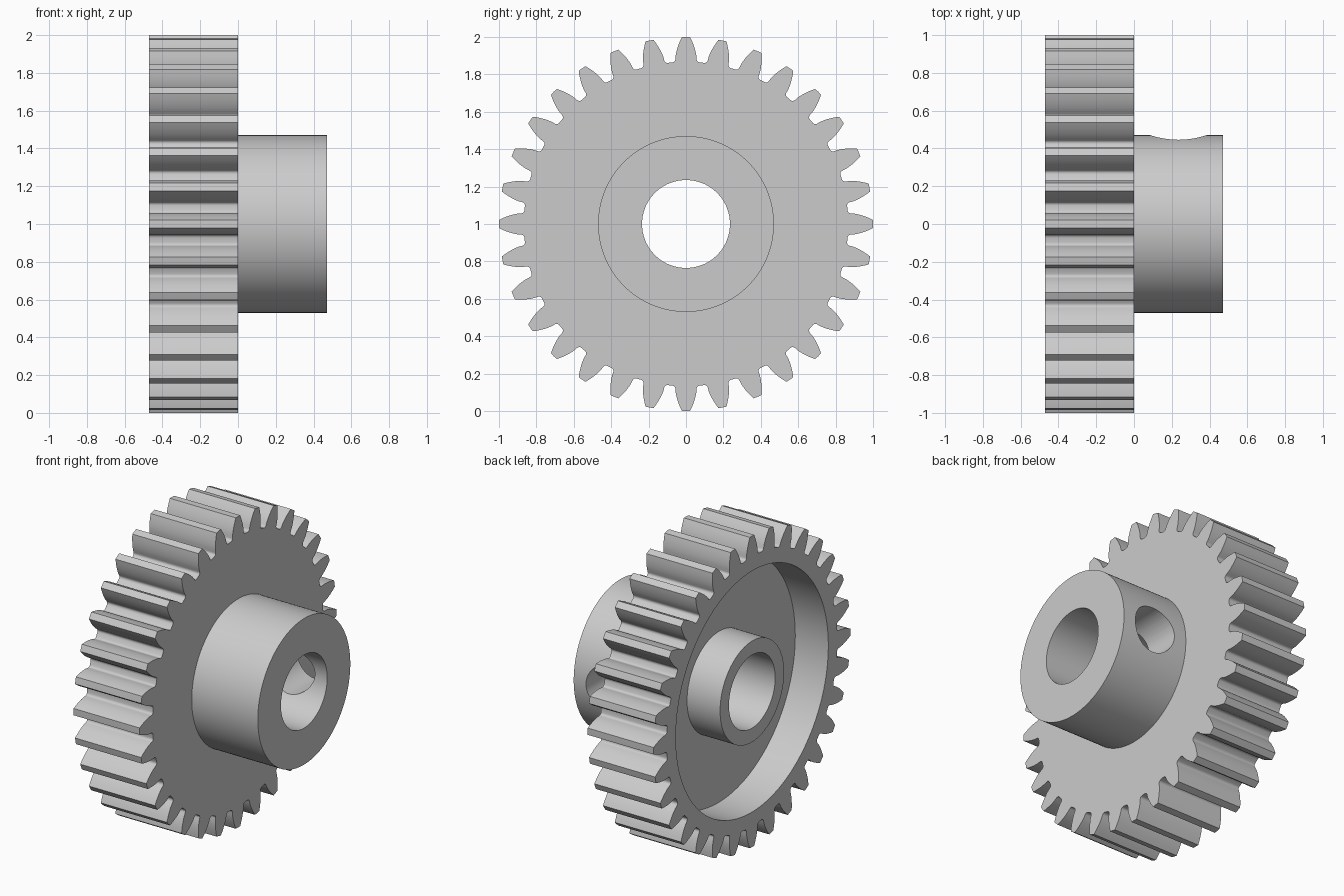
import bpy
import bmesh
from math import pi, sin, cos, tan, acos, sqrt, radians
from mathutils import Matrix

TEETH = 32
TIP, ROOT = 1.0, 0.867
PITCH = TIP * TEETH / (TEETH + 2)
BASE = PITCH * cos(radians(20))
FILLET = 0.017
WIDTH = 0.47            # face width of the gear, also hub length
CENTRE = 1.0            # height of the axle

cube = bpy.data.objects.get("Cube")
if cube:
    bpy.data.objects.remove(cube, do_unlink=True)

# Single plain steel colour
steel = bpy.data.materials.new("grey steel")
steel.use_nodes = True
colour = (0.6, 0.6, 0.6, 1)
steel.diffuse_color = colour
steel.node_tree.nodes["Principled BSDF"].inputs["Base Color"].default_value = colour


def prism(name, outline, start, end):
    """Extrude a (y, z) outline along x from start to end."""
    bm = bmesh.new()
    face = bm.faces.new([bm.verts.new((start, y, z + CENTRE)) for y, z in outline])
    grown = bmesh.ops.extrude_face_region(bm, geom=[face])["geom"]
    verts = [v for v in grown if isinstance(v, bmesh.types.BMVert)]
    bmesh.ops.translate(bm, verts=verts, vec=(end - start, 0, 0))
    bmesh.ops.recalc_face_normals(bm, faces=bm.faces[:])
    mesh = bpy.data.meshes.new(name)
    bm.to_mesh(mesh)
    bm.free()
    mesh.materials.append(steel)
    obj = bpy.data.objects.new(name, mesh)
    bpy.context.collection.objects.link(obj)
    return obj


def cylinder(name, radius, start, end, sides=128):
    ring = [2 * pi * i / sides for i in range(sides)]
    return prism(name, [(radius * cos(a), radius * sin(a)) for a in ring], start, end)


def combine(target, tool, operation):
    """Apply a boolean and discard the tool object."""
    tool.hide_render = True
    mod = target.modifiers.new(tool.name, "BOOLEAN")
    mod.operation = operation
    mod.solver = "EXACT"
    mod.object = tool
    bpy.ops.object.select_all(action="DESELECT")
    bpy.context.view_layer.objects.active = target
    target.select_set(True)
    bpy.ops.object.modifier_apply(modifier=mod.name)
    bpy.data.objects.remove(tool, do_unlink=True)


def involute(angle):
    return tan(angle) - angle


# Half of one tooth, from the rounded root up the involute flank to the tip
base_half = pi / (2 * TEETH) + involute(radians(20))
flank = []
for i in range(5):
    t = pi / 2 * (1 - i / 4)
    flank.append((ROOT + FILLET * (1 - sin(t)),
                  base_half + FILLET / ROOT * (1 - cos(t))))
for i in range(1, 7):
    r = BASE + (TIP - BASE) * i / 6
    flank.append((r, base_half - involute(acos(BASE / r))))

outline = []
for k in range(TEETH):
    mid = 2 * pi * k / TEETH
    tooth = [(r, mid - a) for r, a in flank] + [(TIP, mid)]
    tooth += [(r, mid + a) for r, a in reversed(flank)]
    outline += [(r * cos(a), r * sin(a)) for r, a in tooth]

# Toothed wheel with a recessed back, inner boss and protruding hub
gear = prism("spur_gear", outline, -WIDTH, 0)
combine(gear, cylinder("back_recess", 0.775, -WIDTH - 0.1, -WIDTH / 2), "DIFFERENCE")
combine(gear, cylinder("inner_boss", 0.325, -WIDTH, -0.1), "UNION")
combine(gear, cylinder("hub", 0.47, -0.15, WIDTH), "UNION")

# Axle bore right through
combine(gear, cylinder("axle_bore", 0.235, -1, 1), "DIFFERENCE")

# Set screw hole through the rear wall of the hub
screw = cylinder("screw_hole", 0.148, 0, 0.7, 64)
screw.data.transform(Matrix.Translation((WIDTH / 2, 0, CENTRE))
                     @ Matrix.Rotation(pi / 2, 4, "Z")
                     @ Matrix.Translation((0, 0, -CENTRE)))
combine(gear, screw, "DIFFERENCE")

# Smooth the round walls, keep the rims sharp
bpy.ops.object.select_all(action="DESELECT")
bpy.context.view_layer.objects.active = gear
gear.select_set(True)
bpy.ops.object.shade_smooth_by_angle(angle=radians(30))
